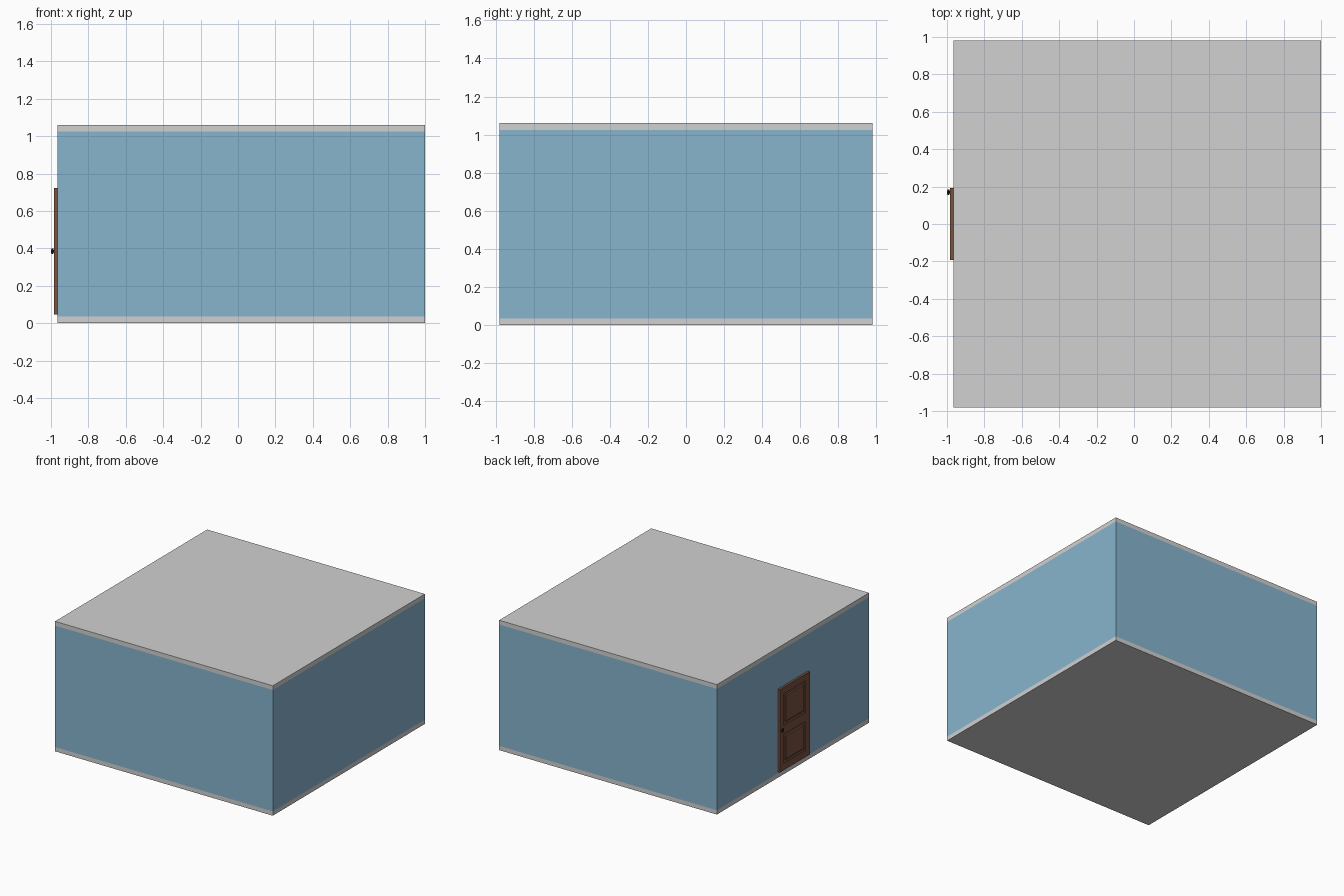
import bpy, bmesh, math
from mathutils import Matrix, Vector

if "Cube" in bpy.data.objects:
    bpy.data.objects.remove(bpy.data.objects["Cube"])


def material(name, srgb):
    m = bpy.data.materials.new(name)
    lin = [((c / 255 + 0.055) / 1.055) ** 2.4 for c in srgb]
    m.diffuse_color = (*lin, 1)
    m.use_nodes = True
    m.node_tree.nodes["Principled BSDF"].inputs["Base Color"].default_value = m.diffuse_color
    return m


GREY = material("light_grey", (209, 209, 209))
BLUE = material("wall_blue", (135, 181, 206))
BROWN = material("door_brown", (120, 83, 64))
BLACK = material("knob_black", (30, 28, 27))


def finish(name, bm, *mats):
    me = bpy.data.meshes.new(name)
    bm.to_mesh(me)
    bm.free()
    for m in mats:
        me.materials.append(m)
    ob = bpy.data.objects.new(name, me)
    bpy.context.collection.objects.link(ob)
    return ob


def box_bm(lo, hi):
    bm = bmesh.new()
    bmesh.ops.create_cube(bm, size=1)
    lo, hi = Vector(lo), Vector(hi)
    for v in bm.verts:
        v.co = (lo + hi) / 2 + v.co * (hi - lo)
    return bm


# Building: one box cut into grey trim bands and a blue wall band
HEIGHT, TRIM, LEFT = 1.06, 0.035, -0.965
bm = box_bm((LEFT, -0.98, 0), (1.0, 0.98, HEIGHT))
for z in (TRIM, HEIGHT - TRIM):
    bmesh.ops.bisect_plane(bm, geom=bm.verts[:] + bm.edges[:] + bm.faces[:],
                           plane_co=(0, 0, z), plane_no=(0, 0, 1))
for f in bm.faces:
    f.material_index = int(TRIM < f.calc_center_median().z < HEIGHT - TRIM)
finish("building", bm, GREY, BLUE)

# Door: backing sheet, then stiles and rails around two panels
FRONT, Y, Z0, Z1 = -0.983, 0.193, 0.047, 0.724
MARGIN = 0.055
finish("door_back", box_bm((-0.976, -Y, Z0), (LEFT, Y, Z1)), BROWN)
for side, a, b in (("left", Y - MARGIN, Y), ("right", -Y, -Y + MARGIN)):
    finish("door_stile_" + side, box_bm((FRONT, a, Z0), (LEFT, b, Z1)), BROWN)
for name, a, b in (("bottom", Z0, 0.10), ("middle", 0.34, 0.41), ("top", 0.67, Z1)):
    finish("door_rail_" + name,
           box_bm((FRONT, -Y + MARGIN, a), (LEFT, Y - MARGIN, b)), BROWN)

# Raised panels with sloped borders
for name, a, b in (("lower", 0.10, 0.34), ("upper", 0.41, 0.67)):
    w, gap = Y - MARGIN, 0.012
    bm = box_bm((-0.982, -w + gap, a + gap), (-0.970, w - gap, b - gap))
    mid = (a + b) / 2
    for v in bm.verts:
        if v.co.x < -0.98:
            v.co.y -= math.copysign(0.015, v.co.y)
            v.co.z -= math.copysign(0.015, v.co.z - mid)
    finish("door_panel_" + name, bm, BROWN)

# Knob: short neck and a flattened ball
bm = bmesh.new()
bmesh.ops.create_cone(bm, cap_ends=True, segments=16, radius1=0.007, radius2=0.007,
                      depth=0.012, matrix=Matrix.Translation((-0.986, 0.17, 0.385))
                      @ Matrix.Rotation(math.pi / 2, 4, 'Y'))
bmesh.ops.create_uvsphere(bm, u_segments=16, v_segments=10, radius=0.016,
                          matrix=Matrix.Translation((-0.992, 0.17, 0.385))
                          @ Matrix.Diagonal((0.5, 1, 1, 1)))
for f in bm.faces:
    f.smooth = True
finish("door_knob", bm, BLACK)
